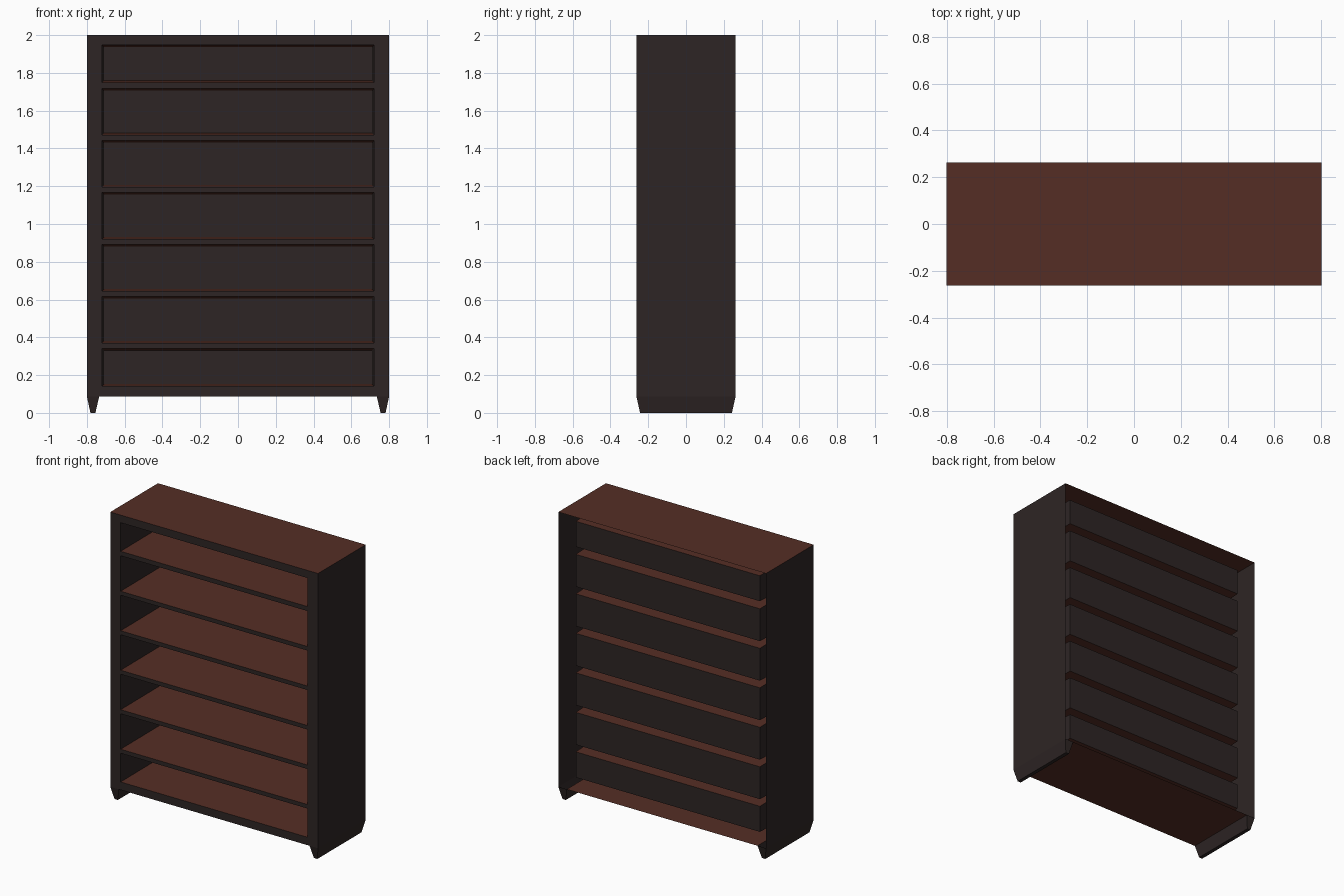
import bpy
from mathutils import Vector

if "Cube" in bpy.data.objects:
    bpy.data.objects.remove(bpy.data.objects["Cube"])

W, D, H = 0.8, 0.2625, 2.0      # half width, half depth, height
BASE = 0.087                    # height of the underside
IN = 0.72                       # half width of the openings
BACK = 0.2                      # y of the recess backs
TAPER = 0.011                   # recesses narrow slightly to the back
# lower and upper edge of each opening
CELLS = [(0.142, 0.342), (0.37, 0.617), (0.645, 0.892), (0.92, 1.167),
         (1.195, 1.442), (1.47, 1.717), (1.748, 1.947)]


def material(name, colour):
    m = bpy.data.materials.new(name)
    m.diffuse_color = (*colour, 1)
    m.use_nodes = True
    m.node_tree.nodes["Principled BSDF"].inputs["Base Color"].default_value = m.diffuse_color
    return m


DARK = material("dark stained wood", (0.027, 0.0185, 0.018))
RED = material("red brown wood", (0.091, 0.027, 0.018))


class Part:
    """Collects sheet faces, each turned to face a given direction."""

    def __init__(self, name):
        self.name, self.v, self.f, self.m = name, [], [], []

    def quad(self, pts, facing, red=False):
        p = [Vector(q) for q in pts]
        if (p[1] - p[0]).cross(p[2] - p[0]).dot(Vector(facing)) < 0:
            p.reverse()
        n = len(self.v)
        self.v += p
        self.f.append((n, n + 1, n + 2, n + 3))
        self.m.append(int(red))

    def finish(self):
        me = bpy.data.meshes.new(self.name)
        me.from_pydata(self.v, [], self.f)
        me.materials.append(DARK)
        me.materials.append(RED)
        for poly, i in zip(me.polygons, self.m):
            poly.material_index = i
        me.update()
        bpy.context.collection.objects.link(bpy.data.objects.new(self.name, me))


def rect_y(x, z0, z1, y):
    return [(-x, y, z0), (x, y, z0), (x, y, z1), (-x, y, z1)]


def rect_z(x, y, z):
    return [(-x, -y, z), (x, -y, z), (x, y, z), (-x, y, z)]


# outer case: top, sides and underside, open at the back
case = Part("outer_case")
case.quad(rect_z(W, D, H), (0, 0, 1), True)
case.quad(rect_z(0.735, D, BASE), (0, 0, -1), True)
for s in (-1, 1):
    case.quad([(s * W, -D, BASE), (s * W, D, BASE), (s * W, D, H), (s * W, -D, H)],
              (s, 0, 0))
case.finish()

# front frame: two uprights and the rails between the openings
frame = Part("front_frame")
for s in (-1, 1):
    frame.quad([(s * IN, -D, BASE), (s * W, -D, BASE), (s * W, -D, H), (s * IN, -D, H)],
               (0, -1, 0))
lows = [BASE] + [c[1] for c in CELLS]
highs = [c[0] for c in CELLS] + [H]
for z0, z1 in zip(lows, highs):
    frame.quad(rect_y(IN, z0, z1, -D), (0, -1, 0))
frame.finish()

# shelf recesses: floor, ceiling, two walls and a back each
for i, (z0, z1) in enumerate(CELLS):
    cell = Part("shelf_recess_%d" % (i + 1))
    a = rect_y(IN, z0, z1, -D)
    b = rect_y(IN - TAPER, z0 + TAPER, z1 - TAPER, BACK)
    cell.quad(b, (0, -1, 0))
    for j, (direction, red) in enumerate([((0, 0, 1), True), ((-1, 0, 0), False),
                                          ((0, 0, -1), True), ((1, 0, 0), False)]):
        k = (j + 1) % 4
        cell.quad([a[j], a[k], b[k], b[j]], direction, red)
    cell.finish()

# runner feet: tapered and open at the top
for s, side in ((-1, "left"), (1, "right")):
    foot = Part(side + "_foot")

    def ring(x0, x1, y, z):
        return [(s * x0, -y, z), (s * x1, -y, z), (s * x1, y, z), (s * x0, y, z)]

    t = ring(0.735, W, D, BASE)
    b = ring(0.755, 0.781, 0.243, 0)
    foot.quad(b, (0, 0, -1))
    for j, direction in enumerate([(0, -1, 0), (s, 0, 0), (0, 1, 0), (-s, 0, 0)]):
        k = (j + 1) % 4
        foot.quad([t[j], t[k], b[k], b[j]], direction)
    foot.finish()
